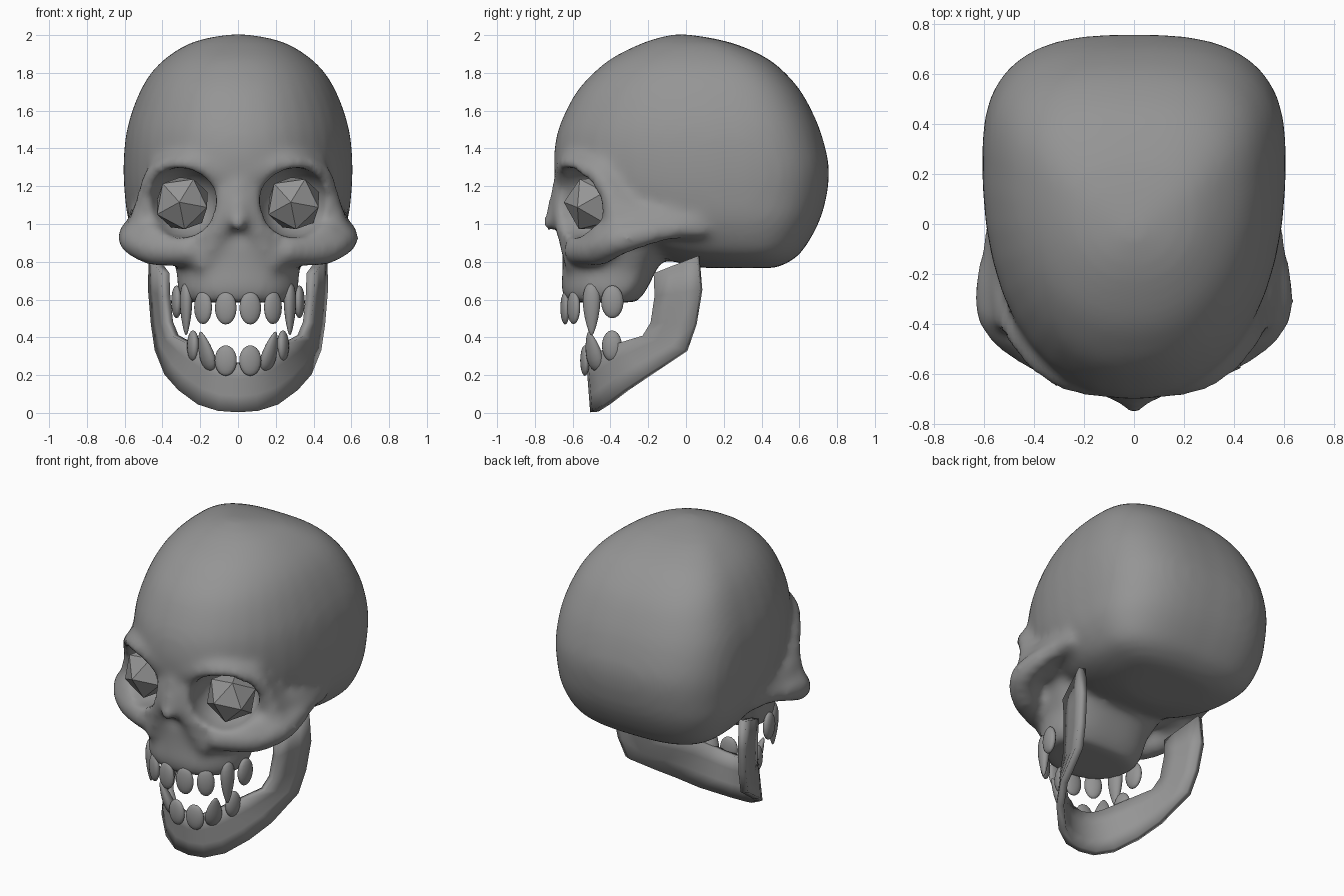
import bpy, bmesh, math
from mathutils import Matrix, Vector

if "Cube" in bpy.data.objects:
    bpy.data.objects.remove(bpy.data.objects["Cube"])

grey = bpy.data.materials.new("dark_grey")
grey.diffuse_color = (.3, .3, .3, 1)
grey.use_nodes = True
grey.node_tree.nodes["Principled BSDF"].inputs["Base Color"].default_value = grey.diffuse_color

# unit ball reused for every blob
tmp = bmesh.new()
bmesh.ops.create_icosphere(tmp, subdivisions=3, radius=1)
tmp.verts.index_update()
BALL_V = [v.co.copy() for v in tmp.verts]
BALL_F = [[v.index for v in f.verts] for f in tmp.faces]
tmp.free()


def spline(rows, steps):
    """Catmull-Rom resampling of tuples."""
    out = []
    for i in range(len(rows) - 1):
        p = [rows[max(i - 1, 0)], rows[i], rows[i + 1], rows[min(i + 2, len(rows) - 1)]]
        for k in range(steps):
            t = k / steps
            out.append(tuple(
                0.5 * (2 * b + (c - a) * t + (2 * a - 5 * b + 4 * c - d) * t * t
                       + (3 * b - a - 3 * c + d) * t ** 3) for a, b, c, d in zip(*p)))
    return out + [rows[-1]]


def loft(bm, rows, n_front, n_back, seg=40):
    """Closed loft of rows (z, half width, front y, back y)."""
    rings = []
    for z, hw, yf, yb in spline(rows, 4):
        yc = yf + 0.65 * (yb - yf)
        ring = []
        for i in range(seg):
            a = 2 * math.pi * (i + 0.5) / seg
            c, s = math.cos(a), math.sin(a)
            n, ly = (n_back, yb - yc) if s > 0 else (n_front, yc - yf)
            ring.append(bm.verts.new((
                math.copysign(hw * abs(c) ** (2 / n), c),
                yc + math.copysign(ly * abs(s) ** (2 / n), s), z)))
        rings.append(ring)
    for lo, hi in zip(rings, rings[1:]):
        for i in range(seg):
            j = (i + 1) % seg
            bm.faces.new((lo[i], lo[j], hi[j], hi[i]))
    bm.faces.new(rings[0][::-1])
    bm.faces.new(rings[-1])


def ball(bm, p, r):
    vs = [bm.verts.new((p[0] + v.x * r[0], p[1] + v.y * r[1], p[2] + v.z * r[2])) for v in BALL_V]
    for f in BALL_F:
        bm.faces.new([vs[i] for i in f])


def ridge(bm, pts, sides=(1, -1)):
    """Bony ridge: chain of balls along points (x, y, z, radius)."""
    for s in sides:
        for x, y, z, r in spline(pts, 4):
            ball(bm, (s * x, y, z), (r, r, r))


def make(name, bm, smooth=True):
    me = bpy.data.meshes.new(name)
    for f in bm.faces:
        f.smooth = smooth
    bm.to_mesh(me)
    bm.free()
    me.materials.append(grey)
    ob = bpy.data.objects.new(name, me)
    bpy.context.collection.objects.link(ob)
    return ob


# Skull: braincase, upper jaw, cheekbones, brows and nose, fused by remesh
bm = bmesh.new()
loft(bm, [(.767, .22, .10, .46), (.785, .35, .0, .52), (.85, .49, -.22, .61),
          (1.0, .575, -.50, .70), (1.15, .60, -.66, .745), (1.3, .607, -.70, .757),
          (1.45, .597, -.69, .725), (1.57, .57, -.65, .68), (1.7, .52, -.58, .61),
          (1.8, .46, -.49, .525), (1.88, .38, -.39, .425), (1.95, .27, -.25, .27),
          (1.985, .16, -.15, .13), (2.003, .05, -.07, .01)], 2.2, 2.8)
loft(bm, [(.585, .28, -.635, -.26), (.65, .32, -.66, -.21), (.75, .325, -.655, -.16),
          (.86, .37, -.655, -.10), (1.0, .42, -.67, 0), (1.2, .40, -.66, .1)], 2.2, 2.6)
# cheekbone and arch
ridge(bm, [(.26, -.57, .86, .08), (.43, -.47, .865, .09), (.54, -.37, .91, .085),
           (.568, -.25, .94, .07), (.55, -.08, .97, .055), (.53, .08, .98, .055)])
# temple fill behind the eye
ridge(bm, [(.38, -.42, 1.3, .09), (.42, -.36, 1.15, .10), (.455, -.3, 1.02, .12),
           (.49, -.12, 1.02, .09), (.51, .05, 1.0, .08)])
# outer eye rim and brow
ridge(bm, [(.53, -.36, .93, .08), (.505, -.37, 1.03, .065), (.475, -.40, 1.15, .06),
           (.44, -.46, 1.25, .06), (.36, -.555, 1.31, .055), (.24, -.625, 1.32, .055),
           (.08, -.65, 1.27, .05)])
# lower eye rim
ridge(bm, [(.47, -.44, .95, .06), (.30, -.55, .91, .055), (.13, -.63, .97, .05)])
# nose flanks and bridge
ridge(bm, [(.06, -.65, 1.15, .055), (.085, -.645, 1.03, .06), (.12, -.62, .92, .06),
           (.18, -.59, .8, .06)])
ridge(bm, [(0, -.65, 1.2, .06), (0, -.68, 1.07, .06), (0, -.715, 1.005, .045),
           (0, -.737, .998, .03)], (1,))
skull = make("skull", bm)

# Eye sockets and nose opening
bm = bmesh.new()
for s in (1, -1):
    ball(bm, (s * .29, -.55, 1.115), (.19, .25, .19))
ball(bm, (0, -.69, .92), (.06, .05, .055))
cutter = make("socket_cutter", bm)
cutter.hide_render = True


def voxel(ob):
    m = ob.modifiers.new("Remesh", 'REMESH')
    m.mode = 'VOXEL'
    m.voxel_size = 0.022
    m.use_smooth_shade = True


voxel(skull)
cut = skull.modifiers.new("Sockets", 'BOOLEAN')
cut.operation = 'DIFFERENCE'
cut.object = cutter
voxel(skull)
m = skull.modifiers.new("Smooth", 'SMOOTH')
m.factor = 0.5
m.iterations = 11

# bake the skull, using the first fast solver that really opens the sockets
for solver in ('MANIFOLD', 'FLOAT'):
    cut.solver = solver
    dg = bpy.context.evaluated_depsgraph_get()
    dg.update()
    baked = bpy.data.meshes.new_from_object(skull.evaluated_get(dg))
    filled = any((v.co - Vector((.29, -.62, 1.115))).length < .09 for v in baked.vertices)
    if len(baked.vertices) > 4000 and not filled:
        break
skull.modifiers.clear()
skull.data = baked
baked.materials.clear()
baked.materials.append(grey)
bpy.data.objects.remove(cutter)

# Lower jaw: strip of lower-edge and upper-edge points, mirrored and thickened
low = [(.452, .065, .83), (.455, .08, .65), (.44, .05, .47), (.42, 0, .33), (.37, -.2, .2),
       (.30, -.32, .12), (.20, -.42, .045), (.10, -.475, .012), (0, -.485, .005)]
top = [(.385, -.165, .74), (.38, -.16, .62), (.365, -.18, .48), (.335, -.22, .41),
       (.255, -.34, .37), (.20, -.415, .34), (.14, -.47, .305), (.07, -.497, .275),
       (0, -.505, .265)]
mx = Matrix.Diagonal((-1, 1, 1))
path = [(Vector(a), Vector(b)) for a, b in zip(low, top)]
path += [(mx @ a, mx @ b) for a, b in reversed(path[:-1])]
bm = bmesh.new()
strip = [[bm.verts.new(a.lerp(b, t)) for t in (0, .33, .67, 1)] for a, b in path]
for p, q in zip(strip, strip[1:]):
    for i in range(3):
        bm.faces.new((p[i], p[i + 1], q[i + 1], q[i]))
jaw = make("lower_jaw", bm)
m = jaw.modifiers.new("Thickness", 'SOLIDIFY')
m.thickness = 0.045
m.offset = 0
bpy.context.view_layer.objects.active = jaw
jaw.select_set(True)
bpy.ops.object.shade_smooth_by_angle(angle=math.radians(40))
jaw.select_set(False)


# Teeth: flattened ovals set round the dental arch, canines pointed
def tooth(name, pos, size, yaw, point=0, lean=0):
    for s, side in ((1, "right"), (-1, "left")):
        bm = bmesh.new()
        bmesh.ops.create_uvsphere(bm, u_segments=16, v_segments=10, radius=1)
        for v in bm.verts:
            k = 1 + .4 * point * v.co.z
            v.co.x *= k
            v.co.y *= k
        bm.transform(Matrix.Diagonal((*size, 1)))
        ob = make(f"{name}_{side}", bm)
        ob.location = (s * pos[0], pos[1], pos[2])
        ob.rotation_euler = (math.radians(lean), 0, s * math.radians(yaw))


tooth("upper_incisor_inner", (.065, -.64, .555), (.058, .024, .087), 8)
tooth("upper_incisor_outer", (.185, -.595, .558), (.053, .026, .088), 30)
tooth("upper_canine", (.275, -.50, .55), (.045, .03, .14), 75, point=1)
tooth("upper_molar", (.325, -.39, .588), (.06, .028, .087), 82)
tooth("lower_incisor", (.065, -.535, .277), (.059, .024, .081), 8)
tooth("lower_canine", (.17, -.49, .325), (.048, .03, .112), 50, point=-1, lean=20)
tooth("lower_molar", (.238, -.392, .355), (.055, .03, .082), 75)

# Eyes: faceted twenty-sided gems
for s, side in ((1, "right"), (-1, "left")):
    bm = bmesh.new()
    bmesh.ops.create_icosphere(bm, subdivisions=1, radius=.158)
    eye = make(f"eye_{side}", bm, smooth=False)
    eye.location = (s * .295, -.49, 1.11)
    eye.rotation_euler = (math.radians(88), math.radians(10), math.radians(-6))
